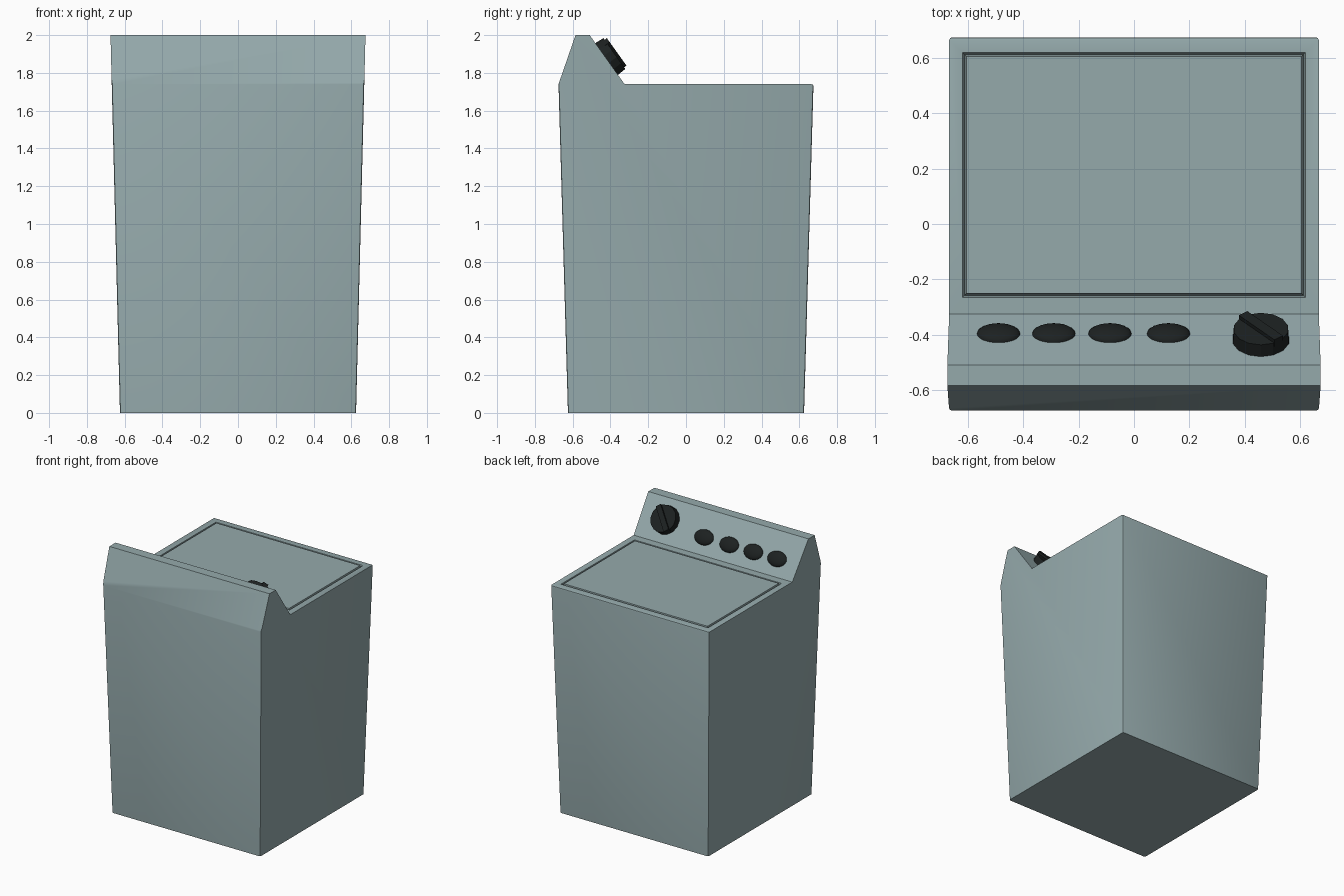
import bpy, bmesh, math
from mathutils import Vector, Matrix

if "Cube" in bpy.data.objects:
    bpy.data.objects.remove(bpy.data.objects["Cube"])


def material(name, rgb):
    m = bpy.data.materials.new(name)
    m.diffuse_color = (*rgb, 1)
    m.use_nodes = True
    m.node_tree.nodes["Principled BSDF"].inputs["Base Color"].default_value = m.diffuse_color
    return m


enamel = material("enamel", (0.30, 0.40, 0.41))
black = material("black_plastic", (0.012, 0.015, 0.015))


def finish(bm, name, mat, matrix=Matrix(), angle=30):
    bmesh.ops.recalc_face_normals(bm, faces=bm.faces)
    me = bpy.data.meshes.new(name)
    bm.to_mesh(me)
    bm.free()
    ob = bpy.data.objects.new(name, me)
    bpy.context.collection.objects.link(ob)
    ob.matrix_world = matrix
    me.materials.append(mat)
    bpy.ops.object.select_all(action='DESELECT')
    ob.select_set(True)
    bpy.context.view_layer.objects.active = ob
    bpy.ops.object.shade_smooth_by_angle(angle=math.radians(angle))
    return ob


# Tapered cabinet with control console: side profile swept across x
profile = [(-0.625, 0), (0.625, 0), (0.675, 1.74), (-0.325, 1.74),
           (-0.51, 2.0), (-0.585, 2.0), (-0.675, 1.74)]
bm = bmesh.new()
rows = [[bm.verts.new((s * (0.625 + 0.025 * z), y, z)) for y, z in profile] for s in (-1, 1)]
n = len(profile)
for i in range(n):
    j = (i + 1) % n
    bm.faces.new((rows[0][i], rows[0][j], rows[1][j], rows[1][i]))
bm.faces.new(rows[0])
bm.faces.new(rows[1])
bmesh.ops.recalc_face_normals(bm, faces=bm.faces)
bm.edges.ensure_lookup_table()

# Soften the outer corners, leaving base and console crease crisp
corners = [e for s in rows for i in (1, 6)
           for e in s[i].link_edges if e.other_vert(s[i]) is s[(i + 1) % n]]
corners += [e for e in rows[0][2].link_edges if e.other_vert(rows[0][2]) is rows[1][2]]
bmesh.ops.bevel(bm, geom=corners, offset=0.01, segments=2, profile=0.5, affect='EDGES')

# Lid outlined by a narrow V groove
bm.faces.ensure_lookup_table()
bm.normal_update()
top = max((f for f in bm.faces if f.normal.z > 0.99 and f.calc_center_median().z < 1.8),
          key=lambda f: f.calc_area())
lid_outer = [bm.verts.new((x, y, 1.74)) for x, y in
             ((-0.62, -0.265), (0.62, -0.265), (0.62, 0.62), (-0.62, 0.62))]
edges = list(top.edges)
bm.faces.remove(top)
loop = [bm.edges.new((lid_outer[i], lid_outer[(i + 1) % 4])) for i in range(4)]
bmesh.ops.triangle_fill(bm, edges=edges + loop, use_beauty=True)
for f in [f for f in bm.faces if set(lid_outer) >= set(f.verts)]:
    bm.faces.remove(f)
lid = bm.faces.new(lid_outer)
bmesh.ops.recalc_face_normals(bm, faces=bm.faces)
bmesh.ops.inset_region(bm, faces=[lid], thickness=0.01, depth=-0.04)
bmesh.ops.inset_region(bm, faces=[lid], thickness=0.01, depth=0.042)
finish(bm, "cabinet", enamel)

# Console frame: local z points out of the sloped panel, local y up the slope
up = Vector((0, -0.185, 0.26)).normalized()
out = Vector((0, 0.26, 0.185)).normalized()
side = up.cross(out)


def on_panel(x, y):
    m = Matrix((side, up, out)).transposed().to_4x4()
    m.translation = (x, y, 1.74 + (-0.325 - y) * 0.26 / 0.185)
    return m


# Four oval domed buttons
for k, x in enumerate((-0.49, -0.29, -0.087, 0.125)):
    bm = bmesh.new()
    bmesh.ops.create_uvsphere(bm, u_segments=24, v_segments=12, radius=1)
    bmesh.ops.scale(bm, vec=(0.078, 0.056, 0.025), verts=bm.verts)
    finish(bm, f"button_{k + 1}", black, on_panel(x, -0.397))

# Faceted dial with a diagonal grip bar
dial = on_panel(0.459, -0.42)
bm = bmesh.new()
bmesh.ops.create_cone(bm, cap_ends=True, segments=14, radius1=0.104, radius2=0.1, depth=0.06,
                      matrix=Matrix.Translation((0, 0, 0.02)))
finish(bm, "dial", black, dial, 20)
bm = bmesh.new()
bmesh.ops.create_cube(bm, size=1)
bmesh.ops.scale(bm, vec=(0.2, 0.04, 0.03), verts=bm.verts)
finish(bm, "dial_grip", black,
       dial @ Matrix.Rotation(math.radians(-50), 4, 'Z') @ Matrix.Translation((0, 0, 0.05)), 20)
